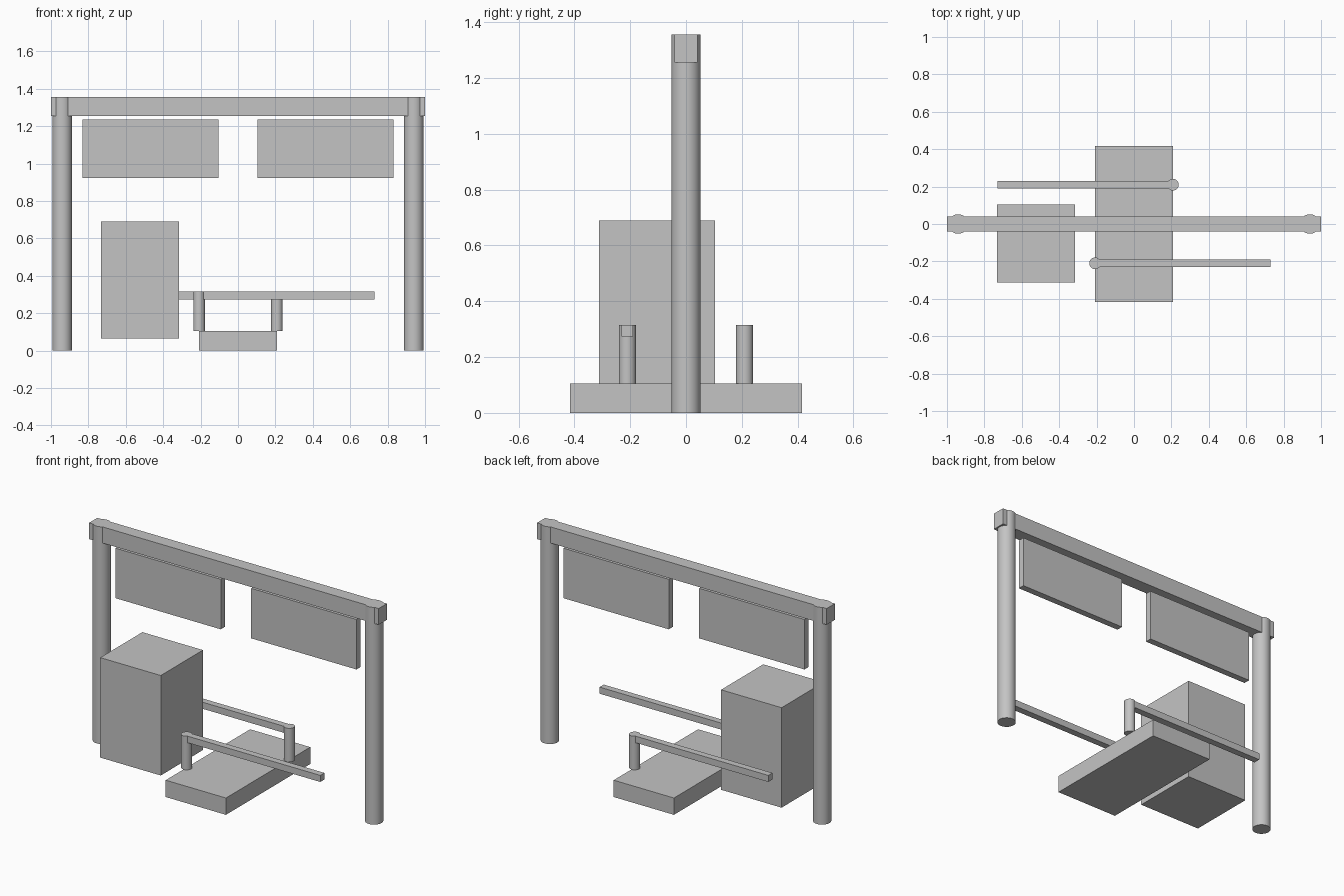
import bpy
import math

cube = bpy.data.objects.get("Cube")
if cube:
    bpy.data.objects.remove(cube, do_unlink=True)

grey = bpy.data.materials.new("plain_grey")
grey.use_nodes = True
colour = (0.55, 0.55, 0.55, 1)
grey.diffuse_color = colour
grey.node_tree.nodes["Principled BSDF"].inputs["Base Color"].default_value = colour


def box(name, x, y, z):
    """Box spanning the given (low, high) ranges."""
    spans = (x, y, z)
    bpy.ops.mesh.primitive_cube_add(size=1, location=[(a + b) / 2 for a, b in spans])
    ob = bpy.context.object
    ob.name = name
    ob.scale = [b - a for a, b in spans]
    bpy.ops.object.transform_apply(location=False, rotation=False, scale=True)
    ob.data.materials.append(grey)
    return ob


def post(name, x, y, radius, bottom, top):
    """Smooth upright cylinder."""
    bpy.ops.mesh.primitive_cylinder_add(vertices=48, radius=radius, depth=top - bottom,
                                        location=(x, y, (bottom + top) / 2))
    ob = bpy.context.object
    ob.name = name
    bpy.ops.object.shade_smooth_by_angle(angle=math.radians(30))
    ob.data.materials.append(grey)
    return ob


# Overhead gantry
box("top_beam", (-1, 1), (-0.041, 0.041), (1.255, 1.356))

# Gantry posts and hanging sign panels, one per side
for side, s in (("left", 1), ("right", -1)):
    post(side + "_gantry_post", s * 0.94, 0, 0.052, 0, 1.356)
    box(side + "_sign_panel", sorted((s * 0.105, s * 0.832)), (-0.02, 0.02), (0.923, 1.235))

# Booth and the island between the lanes
box("booth", (-0.733, -0.315), (-0.312, 0.104), (0.066, 0.69))
box("island", (-0.208, 0.208), (-0.416, 0.416), (0, 0.105))

# Barriers, turned half a circle from each other
for place, s in (("front", -1), ("back", 1)):
    post(place + "_barrier_post", s * 0.208, s * 0.21, 0.031, 0.105, 0.315)
    box(place + "_barrier_arm", sorted((s * 0.208, -s * 0.73)),
        sorted((s * 0.19, s * 0.231)), (0.274, 0.315))
